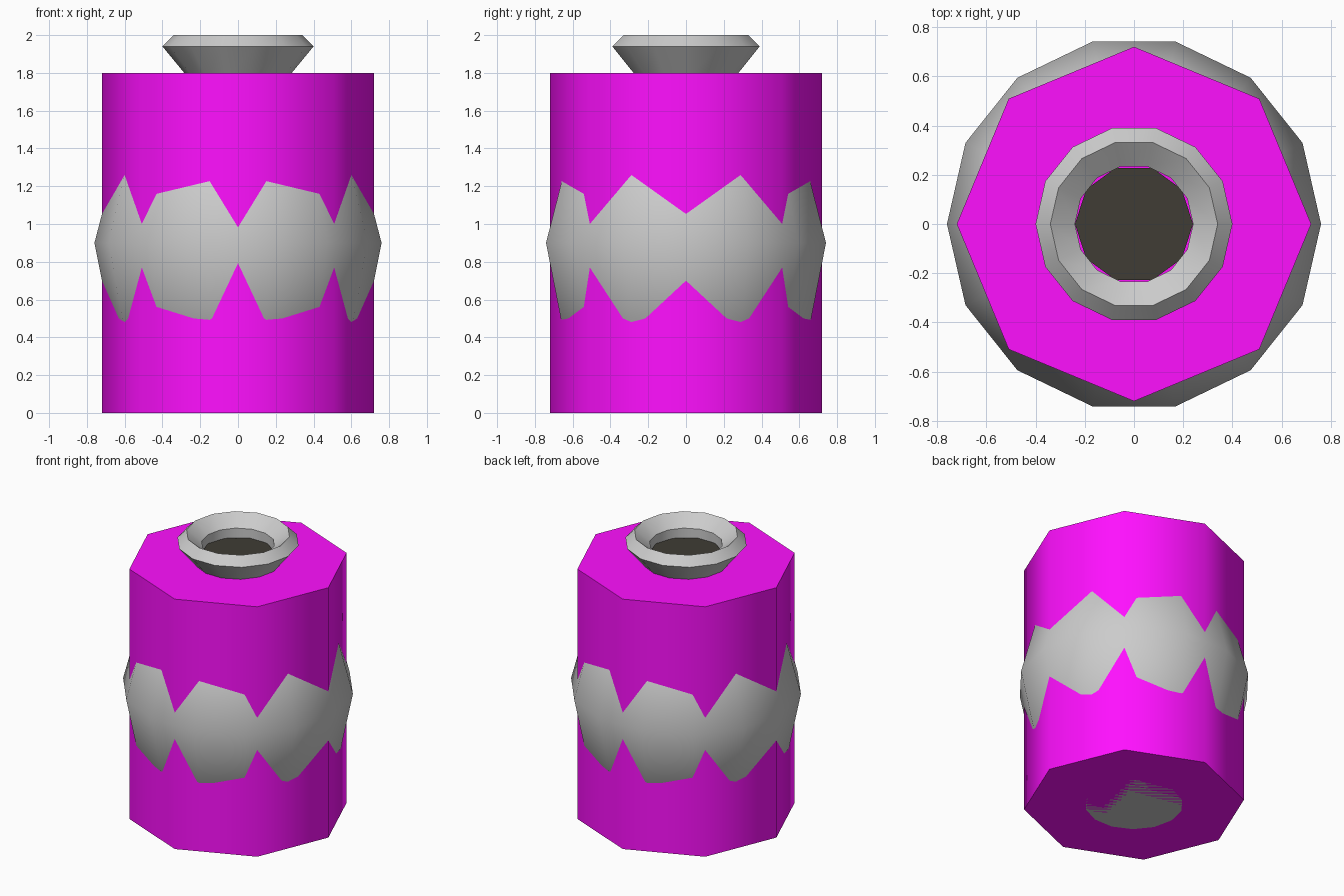
import bpy, bmesh
from math import cos, sin, tau, radians

if "Cube" in bpy.data.objects:
    bpy.data.objects.remove(bpy.data.objects["Cube"])


def lathe(name, profile, sides, angle, color=None, cap_start=True, cap_end=False):
    """Revolve (radius, z) points around z, starting at angle 0."""
    bm = bmesh.new()
    rings = [[bm.verts.new((r * cos(tau * i / sides), r * sin(tau * i / sides), z))
              for i in range(sides)] for r, z in profile]
    for a, b in zip(rings, rings[1:]):
        for i in range(sides):
            j = (i + 1) % sides
            bm.faces.new((a[i], a[j], b[j], b[i]))
    if cap_start:
        bm.faces.new(rings[0][::-1])
    if cap_end:
        bm.faces.new(rings[-1])
    mesh = bpy.data.meshes.new(name)
    bm.to_mesh(mesh)
    bm.free()
    obj = bpy.data.objects.new(name, mesh)
    bpy.context.collection.objects.link(obj)
    if color:
        mat = bpy.data.materials.new(name + "_color")
        mat.diffuse_color = color
        mat.use_nodes = True
        mat.node_tree.nodes["Principled BSDF"].inputs["Base Color"].default_value = mat.diffuse_color
        mesh.materials.append(mat)
    bpy.ops.object.select_all(action='DESELECT')
    obj.select_set(True)
    bpy.context.view_layer.objects.active = obj
    bpy.ops.object.shade_smooth_by_angle(angle=radians(angle))
    return obj


# Bulging vase: foot, belly, shoulder, neck, flared lip, inner throat
lathe("vase", [(0.32, 0), (0.68, 0.5), (0.76, 0.9), (0.64, 1.36), (0.30, 1.68),
               (0.26, 1.77), (0.40, 1.94), (0.34, 2.0), (0.24, 1.925), (0.24, 1.74)],
      14, 35)

# Eight-sided sleeve around the vase
lathe("sleeve", [(0.72, 0), (0.72, 1.8)], 8, 60, (1.0, 0.005, 1.0, 1), cap_end=True)

# Dark ten-sided filling inside the neck
lathe("filling", [(0.24, 1.86)], 10, 30, (0.05, 0.045, 0.035, 1),
      cap_start=False, cap_end=True)
